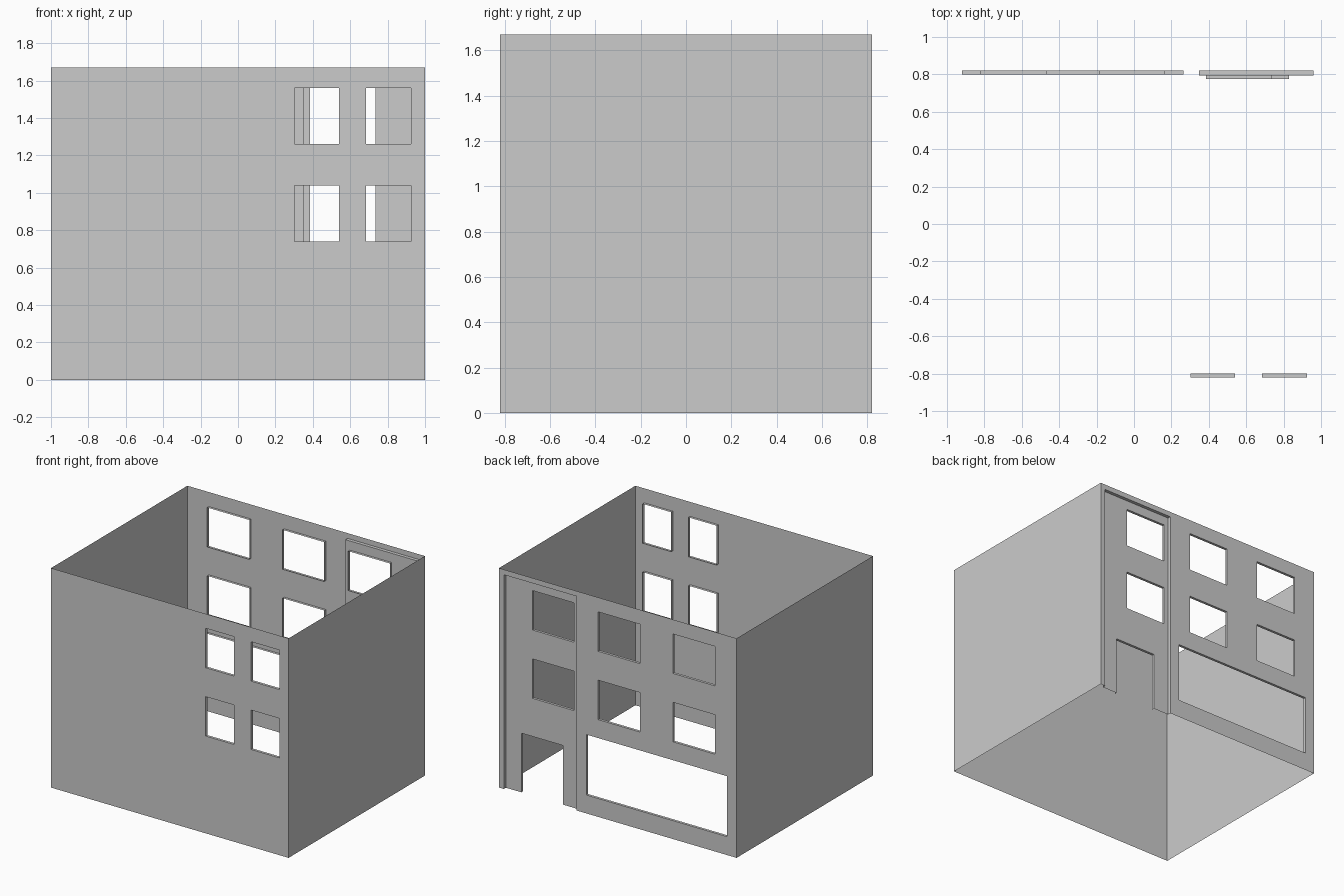
import bpy, bmesh

if "Cube" in bpy.data.objects:
    bpy.data.objects.remove(bpy.data.objects["Cube"])

W, D, H = 1.0, 0.82, 1.67          # half width, half depth, height
LOW, HIGH = (0.74, 1.04), (1.26, 1.56)   # window rows (sill, head)


def finish(name, bm):
    bmesh.ops.remove_doubles(bm, verts=bm.verts, dist=1e-5)
    mesh = bpy.data.meshes.new(name)
    bm.to_mesh(mesh)
    bm.free()
    obj = bpy.data.objects.new(name, mesh)
    bpy.context.collection.objects.link(obj)
    return obj


def facade(name, y, out, bounds, holes):
    """Thin wall at y facing out (+1/-1); holes are (x0, x1, z0, z1, reveal depth)."""
    bm = bmesh.new()

    def quad(pts):
        if out > 0:
            pts = pts[::-1]
        bm.faces.new([bm.verts.new(p) for p in pts])

    x0, x1, z0, z1 = bounds
    xs = sorted({x0, x1} | {v for h in holes for v in h[:2]})
    zs = sorted({z0, z1} | {v for h in holes for v in h[2:4]})
    # wall surface around the openings
    for a, b in zip(xs, xs[1:]):
        for c, d in zip(zs, zs[1:]):
            mx, mz = (a + b) / 2, (c + d) / 2
            if any(h[0] < mx < h[1] and h[2] < mz < h[3] for h in holes):
                continue
            quad([(a, y, c), (b, y, c), (b, y, d), (a, y, d)])
    # reveals going inward; openings on the ground have no sill
    for a, b, c, d, depth in holes:
        yi = y - out * depth
        ring = [(a, c), (b, c), (b, d), (a, d)]
        for i in range(4):
            if i == 0 and c <= z0:
                continue
            p, q = ring[i], ring[(i + 1) % 4]
            quad([(p[0], y, p[1]), (q[0], y, q[1]),
                  (q[0], yi, q[1]), (p[0], yi, p[1])])
    return finish(name, bm)


def windows(spans, depth=0.02):
    return [(a, b, *row, depth) for a, b in spans for row in (LOW, HIGH)]


# plain wall with four small windows
facade("front_wall", -D, -1, (-W, W, 0, H),
       windows([(0.302, 0.54), (0.685, 0.925)]))

# street wall: upper windows, wide shop window and tall entrance recess
facade("back_wall", D, 1, (-W, W, 0, H),
       windows([(-0.82, -0.465), (-0.185, 0.165)])
       + [(-0.92, 0.265, 0.14, 0.60, 0.02), (0.347, 0.96, 0, 1.63, 0.025)])

# recessed entrance bay with door opening
facade("entrance_bay", D - 0.025, 1, (0.347, 0.96, 0, 1.63),
       windows([(0.385, 0.735)]) + [(0.48, 0.83, 0, 0.45, 0.02)])

# blank side walls
for name, s in (("right_wall", 1), ("left_wall", -1)):
    bm = bmesh.new()
    pts = [(s * W, -s * D, 0), (s * W, s * D, 0), (s * W, s * D, H), (s * W, -s * D, H)]
    bm.faces.new([bm.verts.new(p) for p in pts])
    finish(name, bm)
